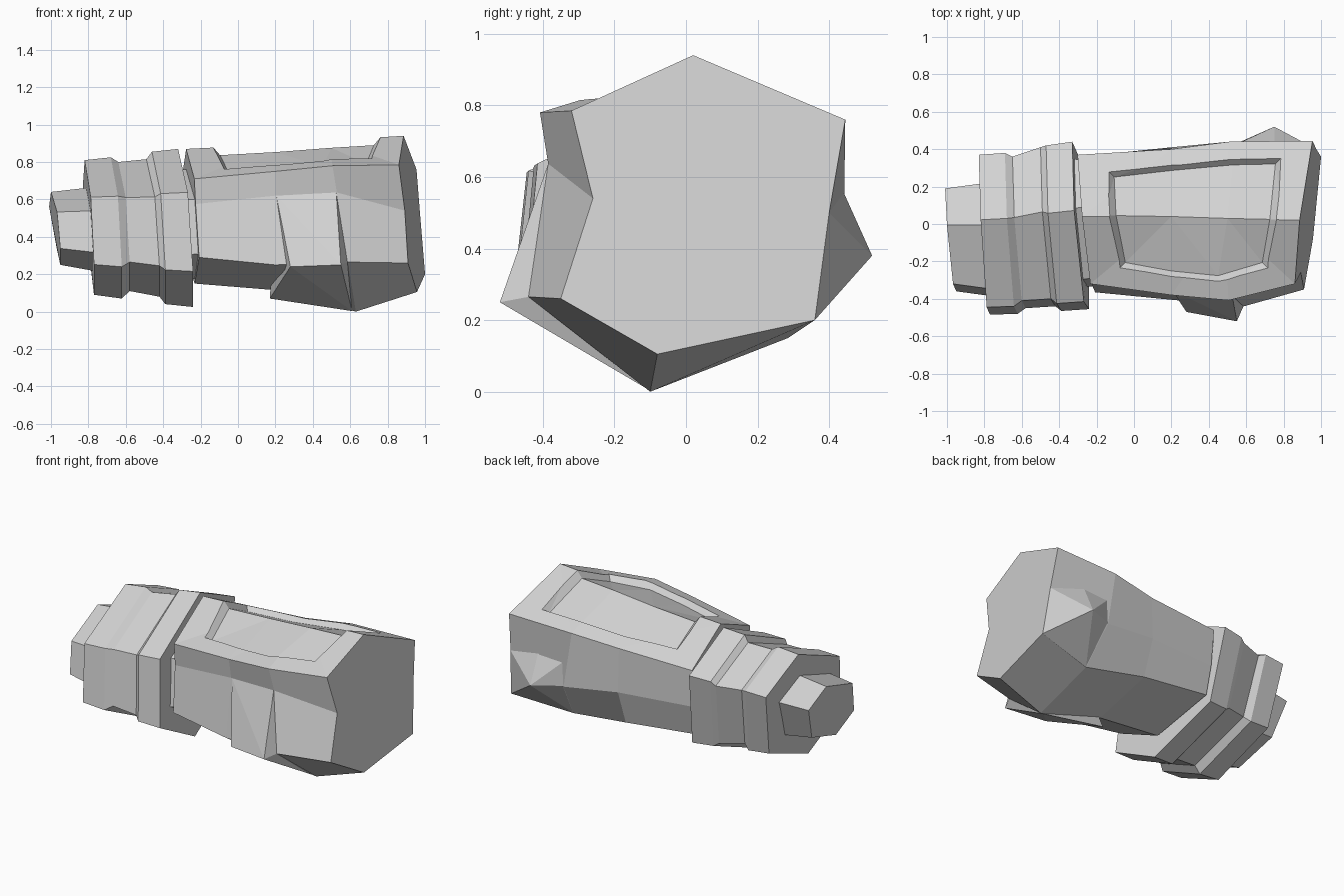
import bpy, bmesh
from mathutils import Vector
from mathutils.bvhtree import BVHTree

if "Cube" in bpy.data.objects:
    bpy.data.objects.remove(bpy.data.objects["Cube"])

grey = bpy.data.materials.new("plain_grey")
grey.diffuse_color = (0.65, 0.65, 0.65, 1)
grey.use_nodes = True
grey.node_tree.nodes["Principled BSDF"].inputs["Base Color"].default_value = grey.diffuse_color


def finish(name, bm):
    bmesh.ops.recalc_face_normals(bm, faces=bm.faces[:])
    mesh = bpy.data.meshes.new(name)
    bm.to_mesh(mesh)
    bm.free()
    mesh.materials.append(grey)
    ob = bpy.data.objects.new(name, mesh)
    bpy.context.collection.objects.link(ob)
    return ob


def loft(rings):
    """Skin a row of closed sections and cap both ends."""
    bm = bmesh.new()
    rows = [[bm.verts.new(p) for p in r] for r in rings]
    n = len(rows[0])
    for a, b in zip(rows, rows[1:]):
        for i in range(n):
            j = (i + 1) % n
            bm.faces.new((a[i], a[j], b[j], b[i]))
    bm.faces.new(rows[0])
    bm.faces.new(rows[-1])
    return bm


def hull(name, points):
    """Convex faceted lump around a few points."""
    bm = bmesh.new()
    for p in points:
        bm.verts.new(p)
    bmesh.ops.convex_hull(bm, input=bm.verts[:])
    spare = [v for v in bm.verts if not v.link_faces]
    bmesh.ops.delete(bm, geom=spare, context='VERTS')
    return finish(name, bm)


def hexagon(x, top, bottom, front, back):
    """Leaning six-sided wrist section with its ridge behind the middle."""
    def z(f):
        return bottom + f * (top - bottom)
    ridge = (front + back) / 2 + .08
    lean = .05 + .06 * max(x + .82, 0)
    return [(x, ridge, top), (x + lean * .65, front + .04, z(.725)),
            (x + lean, front, z(.225)), (x + lean, ridge - .17, bottom),
            (x + .03, back - .09, z(.235)), (x - .01, back, z(.8))]


# wrist parts, each section: x, top, bottom, front, back
finish("wrist_stub", loft([hexagon(*s) for s in (
    (-1.0, .64, .25, -.36, .19), (-.78, .665, .21, -.39, .22))]))
finish("wrist_rings", loft([hexagon(*s) for s in (
    (-.82, .81, .09, -.485, .37), (-.68, .825, .07, -.48, .38),
    (-.64, .80, .11, -.45, .36), (-.49, .815, .08, -.44, .41),
    (-.46, .855, .04, -.465, .42), (-.32, .87, .025, -.455, .44))]))
finish("neck", loft([hexagon(*s) for s in (
    (-.36, .76, .17, -.34, .35), (-.20, .76, .19, -.32, .34))]))


def section(x, lean_y, lean_z, *outline):
    """Forearm section lying on a tilted plane; outline is (y, z) pairs."""
    return [(x + lean_y * y + lean_z * z, y, z) for y, z in outline]


# forearm: outline runs from the ridge down the front, under, and up the back
body_bm = loft([
    section(-.23, -.1, -.05, (.04, .87), (-.32, .71), (-.32, .575), (-.365, .29),
            (-.06, .15), (.33, .27), (.36, .46), (.37, .70)),
    section(.20, 0, 0, (.04, .893), (-.38, .75), (-.355, .62), (-.405, .25),
            (-.07, .115), (.33, .215), (.41, .44), (.40, .72)),
    section(.63, 0, -.16, (.03, .915), (-.408, .78), (-.385, .637), (-.44, .265),
            (-.10, 0), (.285, .15), (.44, .39), (.44, .75)),
    section(.977, .12, -.1, (.02, .94), (-.32, .785), (-.26, .54), (-.35, .26),
            (-.08, .105), (.36, .20), (.40, .50), (.445, .76))])
upper = [f for f in body_bm.faces if len(f.verts) == 4
         and any(abs(v.co.y - .03) < .02 and v.co.z > .8 for v in f.verts)]
bmesh.ops.triangulate(body_bm, faces=upper)
tree = BVHTree.FromBMesh(body_bm)
forearm = finish("forearm", body_bm)

# raised guard low on the front, and the pointed lump behind
hull("front_guard", [(.205, -.355, .62), (.525, -.385, .637), (.28, -.47, .24),
                     (.55, -.52, .25), (.585, -.44, .265), (.17, -.08, .07),
                     (.61, -.10, .003), (.40, 0, .30)])
hull("back_lump", [(.975, .40, .50), (.75, .43, .58), (.57, .437, .55),
                   (.565, .438, .395), (.75, .52, .38), (.998, .36, .20),
                   (.605, .283, .15), (.80, .10, .40)])

# sunken panel on the ridge: front, ridge and back points of its outline
outer = [((-.08, -.24), (-.13, .045), (-.14, .285)),
         ((.20, -.285), (.20, .04), (.20, .32)),
         ((.45, -.31), (.50, .03), (.53, .35)),
         ((.72, -.24), (.76, .025), (.79, .355))]
DEPTH, RIM = .04, .034


def surface(x, y):
    return tree.ray_cast(Vector((x, y, 3)), Vector((0, 0, -1)))[0].z


# cutter with sloping walls that meet the surface on the outline
cut_rings = []
for i, row in enumerate(outer):
    low, high = [], []
    for j, (x, y) in enumerate(row):
        dx = (RIM, 0, 0, -RIM)[i]
        dy = (RIM, 0, -RIM)[j]
        low.append((x + dx, y + dy, surface(x + dx, y + dy) - DEPTH))
        high.append((x - dx, y - dy, surface(x, y) + DEPTH))
    cut_rings.append(low + high[::-1])
cutter_bm = loft(cut_rings)
bmesh.ops.triangulate(cutter_bm, faces=cutter_bm.faces[:])
cutter = finish("panel_cutter", cutter_bm)
cutter.hide_render = True
cutter.hide_viewport = True

mod = forearm.modifiers.new("panel_recess", 'BOOLEAN')
mod.operation = 'DIFFERENCE'
mod.solver = 'EXACT'
mod.object = cutter
